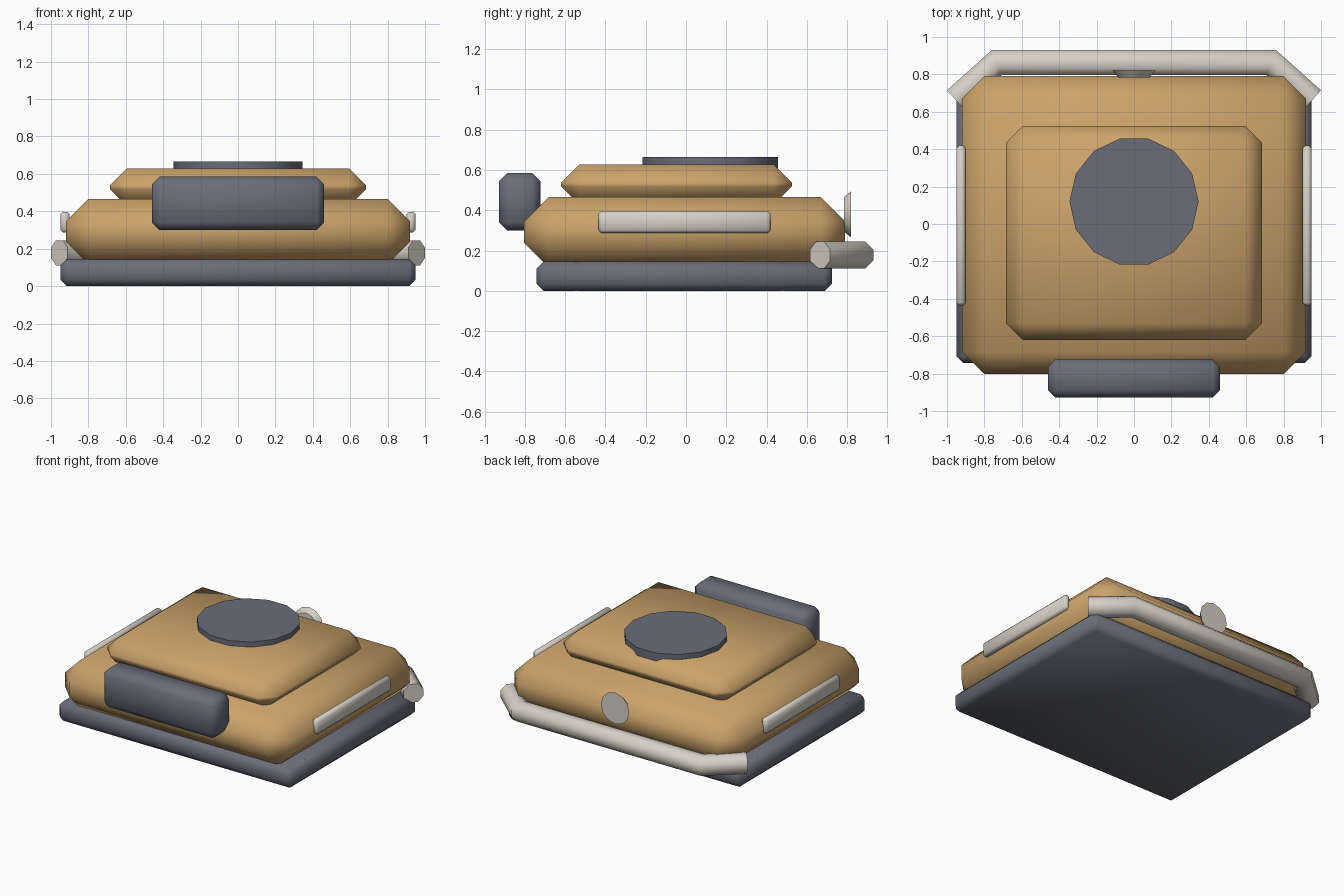
import bpy, bmesh, math
from mathutils import Vector, Matrix

if "Cube" in bpy.data.objects:
    bpy.data.objects.remove(bpy.data.objects["Cube"])


def material(name, rgb):
    m = bpy.data.materials.new(name)
    m.diffuse_color = (*rgb, 1)
    m.use_nodes = True
    m.node_tree.nodes["Principled BSDF"].inputs["Base Color"].default_value = m.diffuse_color
    return m


TAN = material("tan_paint", (0.60, 0.365, 0.145))
DARK = material("dark_grey", (0.145, 0.152, 0.19))
CREAM = material("pale_metal", (0.68, 0.64, 0.57))


def finish(name, bm, mat):
    bmesh.ops.recalc_face_normals(bm, faces=bm.faces)
    me = bpy.data.meshes.new(name)
    bm.to_mesh(me)
    bm.free()
    me.materials.append(mat)
    me.shade_smooth()
    me.set_sharp_from_angle(angle=math.radians(50))
    ob = bpy.data.objects.new(name, me)
    bpy.context.collection.objects.link(ob)
    return ob


def box(name, lo, hi, bevel, mat):
    """Box between two corners with a single chamfer on every edge."""
    lo, hi = Vector(lo), Vector(hi)
    bm = bmesh.new()
    bmesh.ops.create_cube(bm, size=1, matrix=Matrix.Translation((lo + hi) / 2)
                          @ Matrix.Diagonal((*(hi - lo), 1)))
    bmesh.ops.bevel(bm, geom=bm.edges[:], offset=bevel, segments=1,
                    profile=0.5, affect='EDGES')
    return finish(name, bm, mat)


def cone(name, center, r1, r2, depth, sides, rot, mat):
    bm = bmesh.new()
    bmesh.ops.create_cone(bm, cap_ends=True, segments=sides, radius1=r1,
                          radius2=r2, depth=depth,
                          matrix=Matrix.Translation(center) @ rot)
    return finish(name, bm, mat)


def tube(name, path, half_width, mat, sides=8):
    """Mitred tube with flat sides along a horizontal path."""
    r = half_width / math.cos(math.pi / sides)
    pts = [Vector(p) for p in path]
    bm = bmesh.new()
    rings = []
    for i, p in enumerate(pts):
        a = (p - pts[i - 1]).normalized() if i else None
        b = (pts[i + 1] - p).normalized() if i < len(pts) - 1 else None
        a, b = a or b, b or a
        t = (a + b).normalized()
        side = t.cross(Vector((0, 0, 1))) / t.dot(a)
        ring = []
        for k in range(sides):
            ang = 2 * math.pi * (k + 0.5) / sides
            ring.append(bm.verts.new(p + side * r * math.cos(ang)
                                     + Vector((0, 0, r * math.sin(ang)))))
        rings.append(ring)
    for r0, r1 in zip(rings, rings[1:]):
        for k in range(sides):
            n = (k + 1) % sides
            bm.faces.new((r0[k], r0[n], r1[n], r1[k]))
    bm.faces.new(rings[0])
    bm.faces.new(rings[-1])
    return finish(name, bm, mat)


# Stacked main volumes
box("base", (-0.95, -0.742, 0), (0.95, 0.725, 0.145), 0.035, DARK)
box("body", (-0.92, -0.803, 0.118), (0.92, 0.79, 0.465), 0.12, TAN)
box("upper_deck", (-0.685, -0.62, 0.428), (0.685, 0.525, 0.628), 0.09, TAN)

# Round lid on the deck
cone("lid", (0, 0.12, 0.633), 0.345, 0.345, 0.064, 14,
     Matrix.Rotation(math.pi / 2, 4, 'Z'), DARK)

# Front box
box("front_box", (-0.46, -0.928, 0.30), (0.46, -0.723, 0.585), 0.04, DARK)

# Side trim strips
for s, label in ((-1, "left"), (1, "right")):
    x0, x1 = sorted((s * 0.90, s * 0.95))
    box(label + "_trim", (x0, -0.435, 0.287), (x1, 0.42, 0.397), 0.015, CREAM)

# Axles, whose ends just show through the base chamfers
for y, label in ((-0.545, "front"), (0.48, "rear")):
    cone(label + "_axle", (0, y, 0.0725), 0.0712, 0.0712, 1.837, 16,
         Matrix.Rotation(math.pi / 2, 4, 'Y'), CREAM)

# Rear bumper bar
tube("rear_bumper", [(-0.955, 0.665, 0.178), (-0.734, 0.863, 0.178),
                     (0.734, 0.863, 0.178), (0.955, 0.665, 0.178)], 0.067, CREAM)

# Flared round rear lamp
cone("rear_lamp", (0, 0.802, 0.38), 0.085, 0.115, 0.036, 12,
     Matrix.Rotation(-math.pi / 2, 4, 'X'), CREAM)
